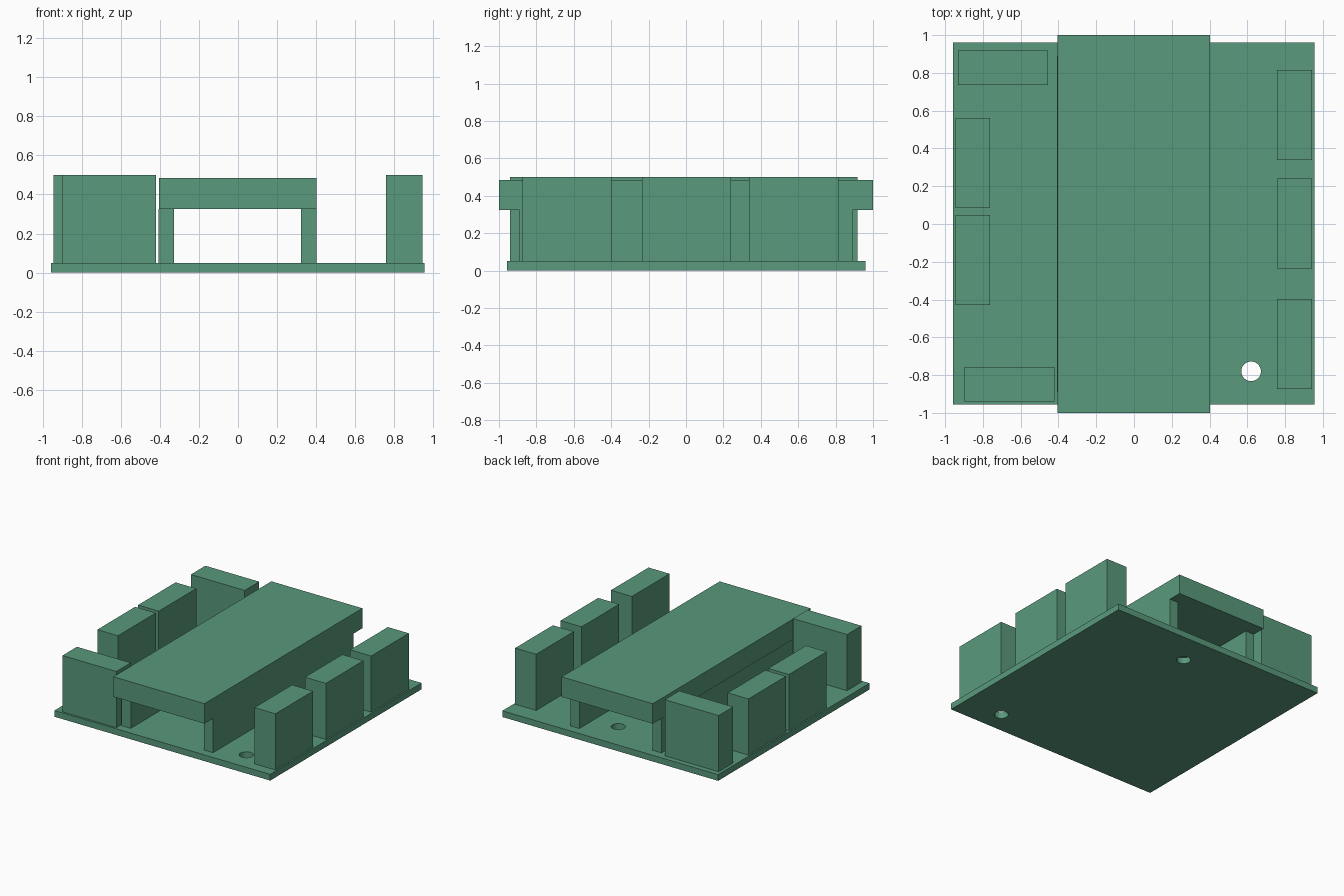
import bpy
import bmesh
from mathutils import Matrix, Vector

default = bpy.data.objects.get("Cube")
if default:
    bpy.data.objects.remove(default, do_unlink=True)

green = bpy.data.materials.new("soft green")
green.use_nodes = True
COLOUR = (0.10, 0.32, 0.20, 1.0)
green.diffuse_color = COLOUR
green.node_tree.nodes["Principled BSDF"].inputs["Base Color"].default_value = COLOUR


def finish(name, bm):
    mesh = bpy.data.meshes.new(name)
    bm.to_mesh(mesh)
    bm.free()
    mesh.materials.append(green)
    obj = bpy.data.objects.new(name, mesh)
    bpy.context.collection.objects.link(obj)
    return obj


def box(name, xs, ys, zs):
    """Box spanning the given ranges."""
    bm = bmesh.new()
    lo, hi = (Vector(c) for c in zip(xs, ys, zs))
    matrix = Matrix.Translation((lo + hi) / 2) @ Matrix.Diagonal((*(hi - lo), 1))
    bmesh.ops.create_cube(bm, size=1, matrix=matrix)
    return finish(name, bm)


BASE_TOP, WALL_TOP, SLAB_TOP, BLOCK_TOP = 0.05, 0.325, 0.485, 0.5

# Base plate with two round through holes
base = box("base_plate", (-0.957, 0.955), (-0.956, 0.96), (0, BASE_TOP))
cutters = []
for i, (x, y) in enumerate([(0.62, -0.78), (0.11, 0.70)]):
    bm = bmesh.new()
    bmesh.ops.create_cone(bm, cap_ends=True, segments=32, radius1=0.052, radius2=0.052,
                          depth=0.3, matrix=Matrix.Translation((x, y, 0)))
    cutter = finish(f"hole_cutter_{i + 1}", bm)
    cutter.hide_render = True
    mod = base.modifiers.new("hole", 'BOOLEAN')
    mod.operation = 'DIFFERENCE'
    mod.solver = 'EXACT'
    mod.object = cutter
    cutters.append(cutter)
bpy.context.view_layer.objects.active = base
for mod in list(base.modifiers):
    bpy.ops.object.modifier_apply(modifier=mod.name)
for cutter in cutters:
    bpy.data.objects.remove(cutter, do_unlink=True)

# Long central slab carried on two side walls
box("central_slab", (-0.405, 0.402), (-1, 1), (WALL_TOP, SLAB_TOP))
for name, xs in (("right_wall", (-0.407, -0.327)), ("left_wall", (0.322, 0.402))):
    box(name, xs, (-0.89, 0.89), (BASE_TOP, WALL_TOP))

# Upright blocks around the edge
blocks = {
    "left_block_front": ((0.757, 0.943), (-0.873, -0.397)),
    "left_block_middle": ((0.757, 0.943), (-0.235, 0.24)),
    "left_block_back": ((0.757, 0.943), (0.338, 0.815)),
    "right_block_front": ((-0.945, -0.762), (-0.43, 0.048)),
    "right_block_back": ((-0.945, -0.762), (0.085, 0.56)),
    "front_corner_block": ((-0.897, -0.42), (-0.94, -0.757)),
    "back_corner_block": ((-0.932, -0.455), (0.735, 0.918)),
}
for name, (xs, ys) in blocks.items():
    box(name, xs, ys, (BASE_TOP, BLOCK_TOP))
